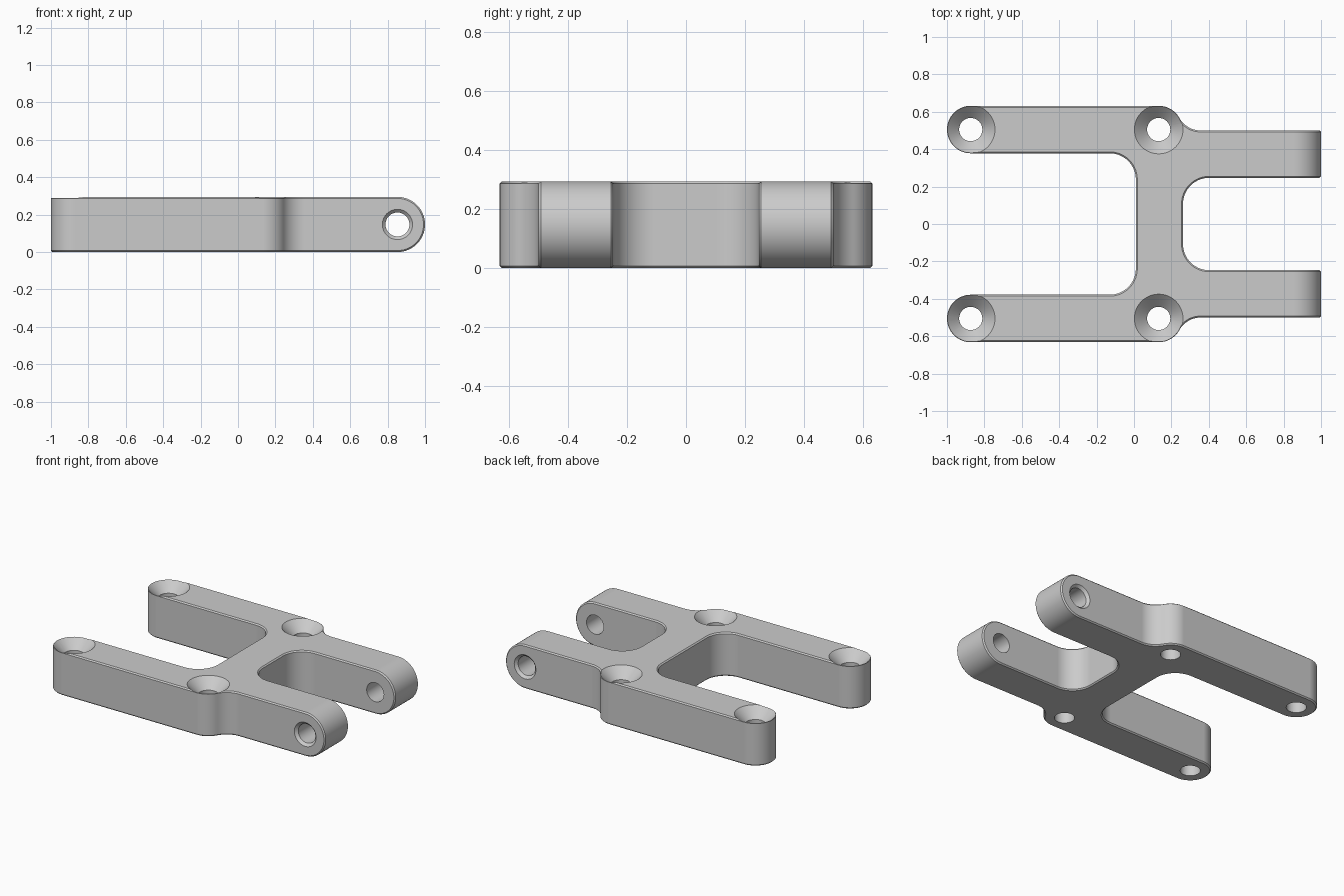
import bpy, bmesh, math
from mathutils import Matrix

cube = bpy.data.objects.get("Cube")
if cube:
    bpy.data.objects.remove(cube, do_unlink=True)

H = 0.295           # plate thickness
R = H / 2           # radius of the fork tips
BOSS_R = 0.127      # radius of the rounded arm ends
ARM_Y = 0.505       # centre line of the long arms
HOLES_X = (-0.873, 0.132)
PIN_X = 1 - R
FORK_IN, FORK_OUT = 0.247, 0.5

grey = bpy.data.materials.new("light grey metal")
grey.use_nodes = True
grey.diffuse_color = (0.6, 0.6, 0.6, 1)
grey.node_tree.nodes["Principled BSDF"].inputs["Base Color"].default_value = (0.6, 0.6, 0.6, 1)


def arc(cx, cy, r, start, end, n=14):
    """Points along an arc, angles in degrees."""
    angles = [math.radians(start + (end - start) * i / n) for i in range(n + 1)]
    return [(cx + r * math.cos(a), cy + r * math.sin(a)) for a in angles]


def new_object(name, bm):
    bmesh.ops.recalc_face_normals(bm, faces=bm.faces)
    mesh = bpy.data.meshes.new(name)
    bm.to_mesh(mesh)
    bm.free()
    mesh.materials.append(grey)
    obj = bpy.data.objects.new(name, mesh)
    bpy.context.collection.objects.link(obj)
    return obj


def prism(name, points, direction):
    """Extrude a closed loop of 3D points."""
    bm = bmesh.new()
    face = bm.faces.new([bm.verts.new(p) for p in points])
    extruded = bmesh.ops.extrude_face_region(bm, geom=[face])["geom"]
    verts = [v for v in extruded if isinstance(v, bmesh.types.BMVert)]
    bmesh.ops.translate(bm, verts=verts, vec=direction)
    return new_object(name, bm)


def lathe(name, profile, matrix, n=48):
    """Solid of revolution from (radius, height) pairs, capped at both ends."""
    bm = bmesh.new()
    rings = []
    for r, z in profile:
        rings.append([bm.verts.new((x, y, z)) for x, y in arc(0, 0, r, 0, 360, n)[:-1]])
    for low, high in zip(rings, rings[1:]):
        for i in range(n):
            j = (i + 1) % n
            bm.faces.new((low[i], low[j], high[j], high[i]))
    bm.faces.new(rings[0])
    bm.faces.new(rings[-1])
    bm.transform(matrix)
    return new_object(name, bm)


def apply_modifier(obj, kind, **settings):
    mod = obj.modifiers.new(kind.lower(), kind)
    for key, value in settings.items():
        setattr(mod, key, value)
    bpy.context.view_layer.objects.active = obj
    bpy.ops.object.modifier_apply(modifier=mod.name)


def combine(obj, cutter, operation):
    apply_modifier(obj, "BOOLEAN", object=cutter, operation=operation, solver="EXACT")
    bpy.data.objects.remove(cutter, do_unlink=True)


# Plan outline: half with long arm, shoulder blend and fork arm, then mirrored
back_arm_in = ARM_Y - BOSS_R
fillet = 0.14
blend = 0.13
dy = FORK_OUT + blend - ARM_Y
reach = BOSS_R + blend
blend_x = HOLES_X[1] + math.sqrt(reach ** 2 - dy ** 2)
tilt = math.degrees(math.asin(dy / reach))

half = arc(0.01 - fillet, back_arm_in - fillet, fillet, 0, 90)
half += arc(HOLES_X[0], ARM_Y, BOSS_R, 270, 90, 28)
half += arc(HOLES_X[1], ARM_Y, BOSS_R, 90, tilt)
half += arc(blend_x, FORK_OUT + blend, blend, 180 + tilt, 270)[1:]
half += [(1.1, FORK_OUT), (1.1, FORK_IN)]
half += arc(0.262 + fillet, FORK_IN - fillet, fillet, 90, 180)
outline = half + [(x, -y) for x, y in reversed(half)]
bracket = prism("bracket", [(x, y, -0.1) for x, y in outline], (0, 0, H + 0.2))

# Side profile rounds the fork tips and sets the thickness
side = [(-1.2, 0)] + arc(PIN_X, R, R, -90, 90, 32) + [(-1.2, H)]
combine(bracket, prism("side_profile", [(x, -0.8, z) for x, z in side], (0, 1.6, 0)), "INTERSECT")

# Fine chamfer on every hard edge
apply_modifier(bracket, "BEVEL", width=0.008, segments=1,
               limit_method="ANGLE", angle_limit=math.radians(40))

# Countersunk screw holes and chamfered pin holes
for s in (-1, 1):
    for x in HOLES_X:
        profile = [(0.062, -0.1), (0.062, H - 0.068), (0.13, H), (0.15, H + 0.02)]
        combine(bracket, lathe("screw_cutter", profile,
                               Matrix.Translation((x, s * ARM_Y, 0))), "DIFFERENCE")
    place = Matrix.Translation((PIN_X, 0, R)) @ Matrix.Rotation(-s * math.pi / 2, 4, "X")
    profile = [(0.064, 0.1), (0.064, FORK_OUT - 0.017), (0.081, FORK_OUT), (0.111, FORK_OUT + 0.03)]
    combine(bracket, lathe("pin_cutter", profile, place), "DIFFERENCE")

# Smooth curves, crisp edges
bpy.ops.object.select_all(action="DESELECT")
bracket.select_set(True)
bpy.context.view_layer.objects.active = bracket
bpy.ops.object.shade_smooth_by_angle(angle=math.radians(30))
normals = bracket.modifiers.new("weighted_normals", "WEIGHTED_NORMAL")
normals.keep_sharp = True
